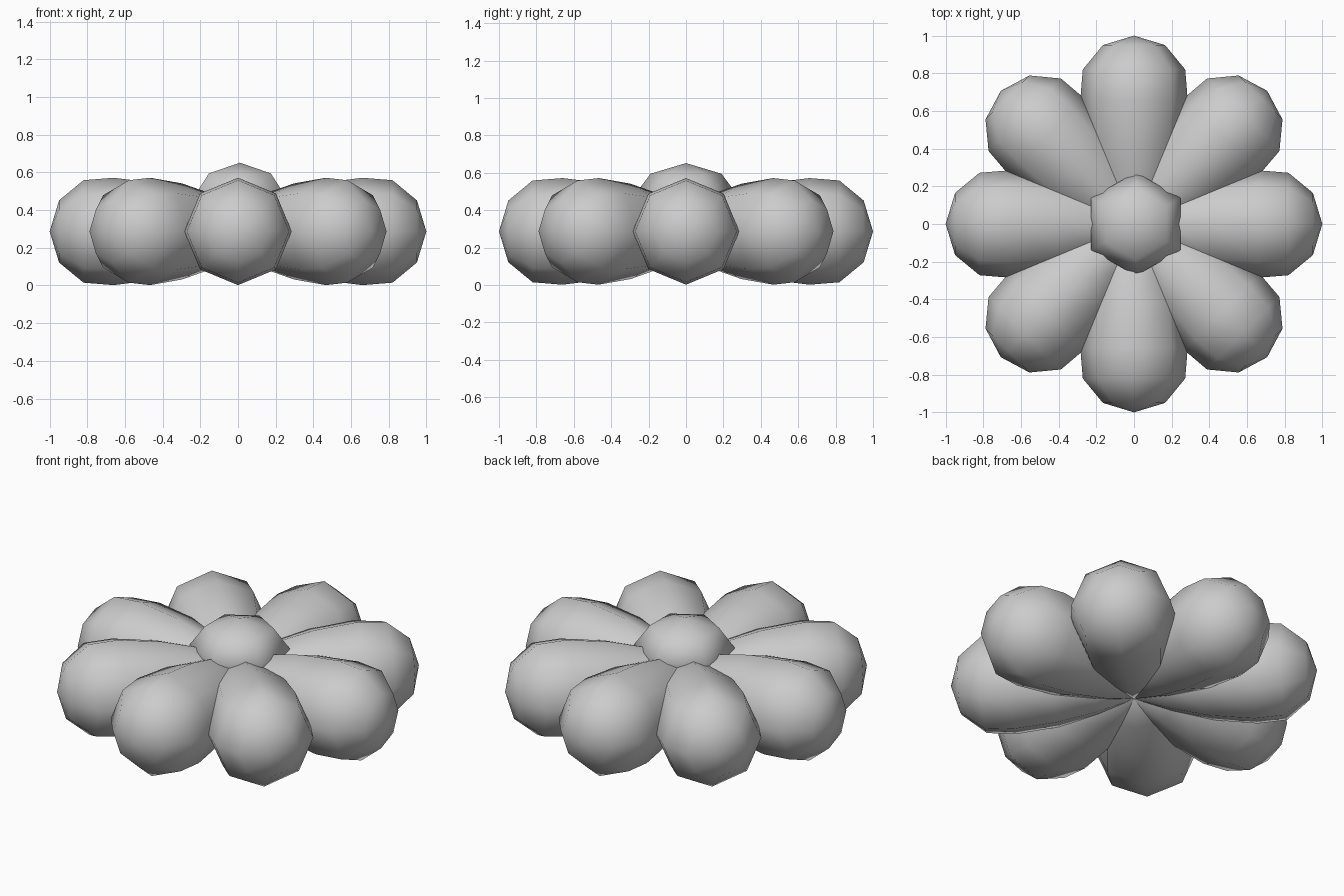
import bpy, bmesh
from math import cos, sin, pi
from mathutils import Matrix

if "Cube" in bpy.data.objects:
    bpy.data.objects.remove(bpy.data.objects["Cube"])


def revolve(name, profile, sides, matrix, phase=0.0):
    """Closed, smooth-shaded solid turned around local z from (height, radius) points."""
    bm = bmesh.new()
    rings = []
    for h, r in profile:
        if r == 0:
            rings.append([bm.verts.new((0, 0, h))] * sides)
        else:
            rings.append([bm.verts.new((r * cos(phase + 2 * pi * i / sides),
                                        r * sin(phase + 2 * pi * i / sides), h))
                          for i in range(sides)])
    for a, b in zip(rings, rings[1:]):
        for i in range(sides):
            j = (i + 1) % sides
            corners = list(dict.fromkeys((a[i], a[j], b[j], b[i])))
            bm.faces.new(corners)
    bm.transform(matrix)
    bmesh.ops.recalc_face_normals(bm, faces=bm.faces)
    for f in bm.faces:
        f.smooth = True
    mesh = bpy.data.meshes.new(name)
    bm.to_mesh(mesh)
    bm.free()
    obj = bpy.data.objects.new(name, mesh)
    bpy.context.collection.objects.link(obj)
    return obj


# Eight plump petals, each a low-poly teardrop lying along its radius
petal = [(-0.05, 0), (0.0, 0.13), (0.2, 0.20), (0.42, 0.255), (0.66, 0.285),
         (0.82, 0.272), (0.95, 0.165), (1.0, 0)]
for k in range(8):
    m = (Matrix.Translation((0, 0, 0.287)) @ Matrix.Rotation(k * pi / 4, 4, 'Z')
         @ Matrix.Rotation(pi / 2, 4, 'Y'))
    revolve("petal_%d" % (k + 1), petal, 8, m)

# Six-sided domed flower centre
dome = [(0.34, 0), (0.36, 0.22), (0.48, 0.275), (0.595, 0.19), (0.652, 0)]
revolve("flower_centre", dome, 6, Matrix.Translation((0.01, 0, 0)), pi / 2)
